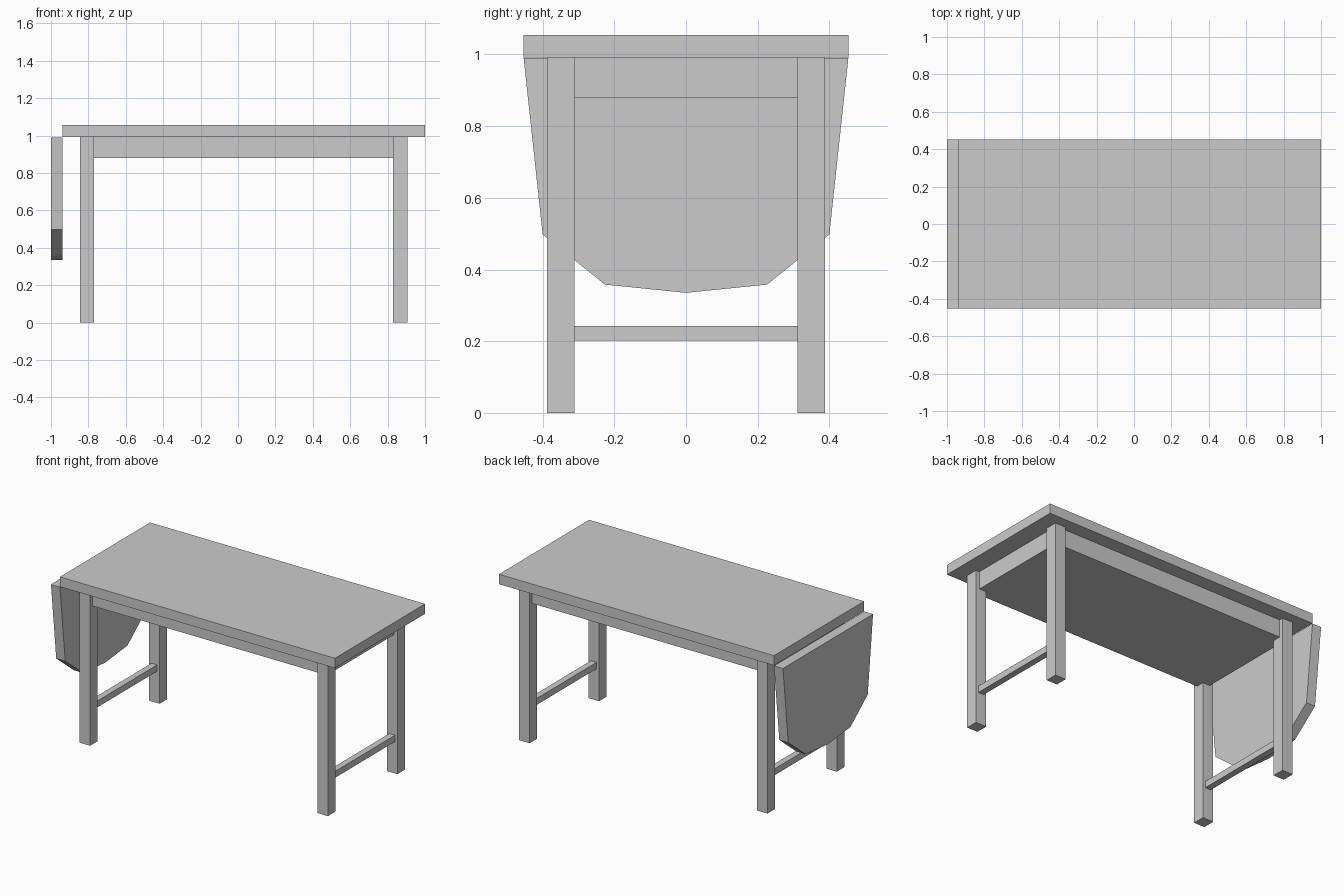
import bpy
import bmesh

cube = bpy.data.objects.get("Cube")
if cube:
    bpy.data.objects.remove(cube, do_unlink=True)

grey = bpy.data.materials.new("light grey")
grey.use_nodes = True
colour = (0.6, 0.6, 0.6, 1)
grey.diffuse_color = colour
grey.node_tree.nodes["Principled BSDF"].inputs["Base Color"].default_value = colour


def add_object(name, bm):
    bmesh.ops.recalc_face_normals(bm, faces=bm.faces)
    mesh = bpy.data.meshes.new(name)
    bm.to_mesh(mesh)
    bm.free()
    mesh.materials.append(grey)
    obj = bpy.data.objects.new(name, mesh)
    bpy.context.collection.objects.link(obj)
    return obj


def box(name, x, y, z):
    """Box given by its (low, high) range on each axis."""
    bm = bmesh.new()
    bmesh.ops.create_cube(bm, size=1)
    for v in bm.verts:
        v.co = [(lo + hi) / 2 + c * (hi - lo) for c, (lo, hi) in zip(v.co, (x, y, z))]
    return add_object(name, bm)


top_left, top_right, half_depth = 1.0, -0.937, 0.453
under, top = 0.992, 1.055
leg_w, leg_out, leg_in = 0.075, 0.388, 0.311
leg_x = {"right": -0.845, "left": 0.83}
recess = 0.025

# Tabletop
box("tabletop", (top_right, top_left), (-half_depth, half_depth), (under, top))

# Solid apron body, set back slightly from the leg faces
box("apron", (leg_x["right"] + recess, leg_x["left"] + leg_w - recess),
    (-leg_out + recess, leg_out - recess), (0.88, under))

# Legs, and a low stretcher between each pair
for side, x in leg_x.items():
    box(f"front_{side}_leg", (x, x + leg_w), (-leg_out, -leg_in), (0, under))
    box(f"back_{side}_leg", (x, x + leg_w), (leg_in, leg_out), (0, under))
    mid = x + leg_w / 2
    box(f"{side}_stretcher", (mid - 0.02, mid + 0.02), (-leg_in, leg_in), (0.202, 0.243))

# Drop leaf hanging at the right end: half outline mirrored, then extruded
half = [(half_depth, 0.99), (0.4, 0.498), (0.226, 0.358)]
outline = half + [(0, 0.335)] + [(-y, z) for y, z in reversed(half)]
bm = bmesh.new()
face = bm.faces.new([bm.verts.new((-1, y, z)) for y, z in outline])
extruded = bmesh.ops.extrude_face_region(bm, geom=[face], use_keep_orig=True)["geom"]
moved = [g for g in extruded if isinstance(g, bmesh.types.BMVert)]
bmesh.ops.translate(bm, vec=(1 + top_right, 0, 0), verts=moved)
add_object("drop_leaf", bm)
